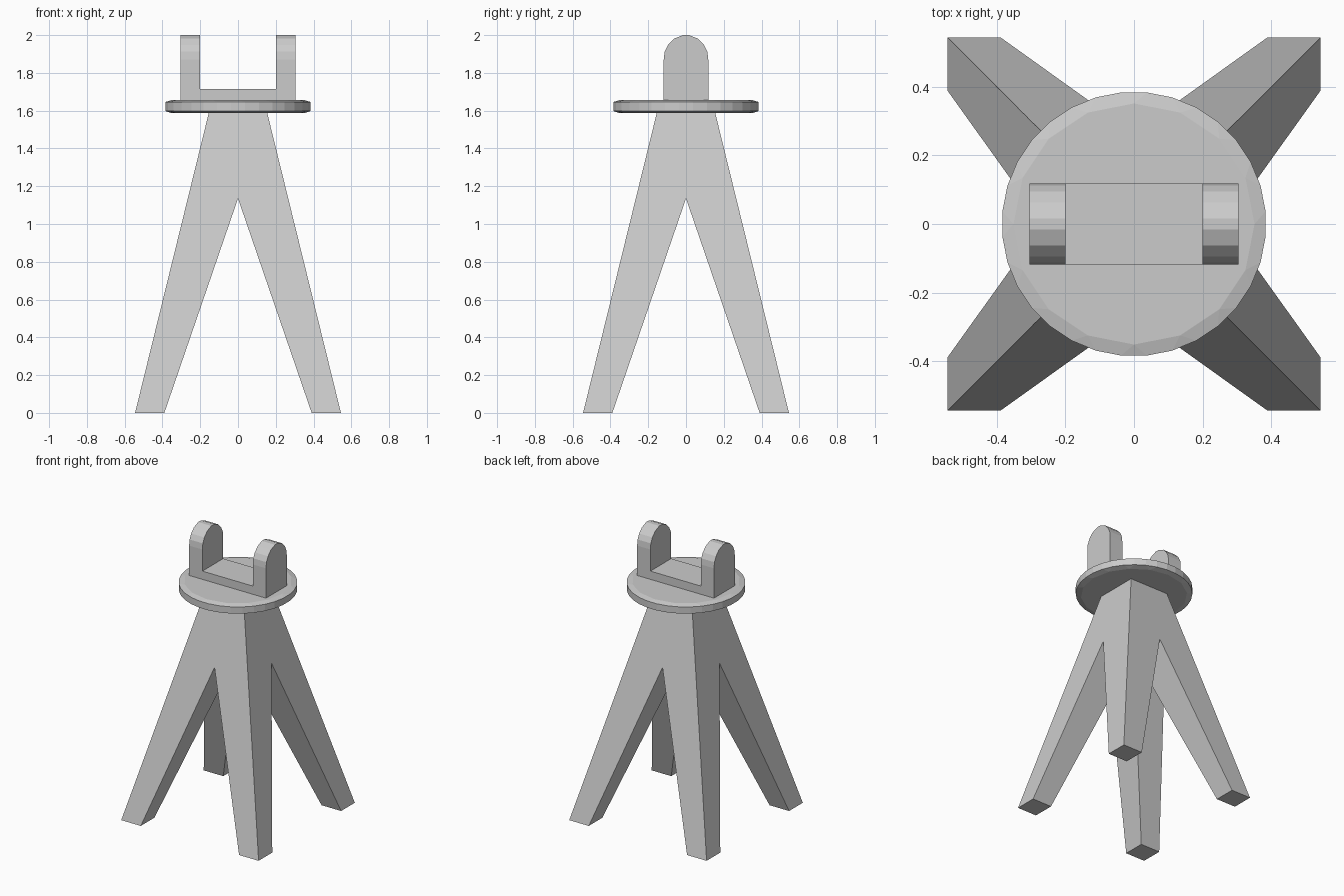
import bpy, bmesh
from math import cos, sin, pi

if "Cube" in bpy.data.objects:
    bpy.data.objects.remove(bpy.data.objects["Cube"])


def finish(bm, name):
    bmesh.ops.recalc_face_normals(bm, faces=bm.faces[:])
    mesh = bpy.data.meshes.new(name)
    bm.to_mesh(mesh)
    bm.free()
    obj = bpy.data.objects.new(name, mesh)
    bpy.context.collection.objects.link(obj)
    return obj


# Four-legged stand: one tapered quarter, mirrored in x and y
bm = bmesh.new()
rings = []
for lo, hi, z in ((0.39, 0.545, 0), (0, 0.266, 1.135), (0, 0.155, 1.587)):
    rings.append([bm.verts.new((x, y, z))
                  for x, y in ((lo, lo), (hi, lo), (hi, hi), (lo, hi))])
for level, sides in ((0, (0, 1, 2, 3)), (1, (1, 2))):  # no inner walls in the hub
    a, b = rings[level], rings[level + 1]
    for i in sides:
        j = (i + 1) % 4
        bm.faces.new((a[i], a[j], b[j], b[i]))
bm.faces.new(rings[0][::-1])
bm.faces.new(rings[2])
bmesh.ops.recalc_face_normals(bm, faces=bm.faces[:])
stand = finish(bm, "legs")
mirror = stand.modifiers.new("mirror", 'MIRROR')
mirror.use_axis = (True, True, False)

# Round plate: 32-sided rim chamfered down to 16-sided caps
bm = bmesh.new()
for n, offset, r, z in ((16, 0, 0.352, 1.587), (32, 0.5, 0.386, 1.598),
                        (32, 0.5, 0.386, 1.646), (16, 0, 0.352, 1.656)):
    for k in range(n):
        t = 2 * pi * (k + offset) / n
        bm.verts.new((r * cos(t), r * sin(t), z))
bmesh.ops.convex_hull(bm, input=bm.verts[:])
bmesh.ops.dissolve_limit(bm, angle_limit=0.01, verts=bm.verts[:], edges=bm.edges[:])
finish(bm, "round_plate")


# Bracket: y-z profiles extruded along x
def extrude_x(name, profile, x0, x1):
    bm = bmesh.new()
    face = bm.faces.new([bm.verts.new((x0, y, z)) for y, z in profile])
    new = bmesh.ops.extrude_face_region(bm, geom=[face], use_keep_orig=True)
    verts = [g for g in new["geom"] if isinstance(g, bmesh.types.BMVert)]
    bmesh.ops.translate(bm, verts=verts, vec=(x1 - x0, 0, 0))
    return finish(bm, name)


half = [(0.118, 1.656), (0.118, 1.87), (0.113, 1.912), (0.095, 1.948),
        (0.063, 1.981), (0.016, 2.0)]
arch = half + [(-y, z) for y, z in reversed(half)]
extrude_x("left_lug", arch, -0.305, -0.2)
extrude_x("right_lug", arch, 0.2, 0.305)
extrude_x("bracket_base", [(-0.118, 1.656), (0.118, 1.656),
                           (0.118, 1.715), (-0.118, 1.715)], -0.2, 0.2)
